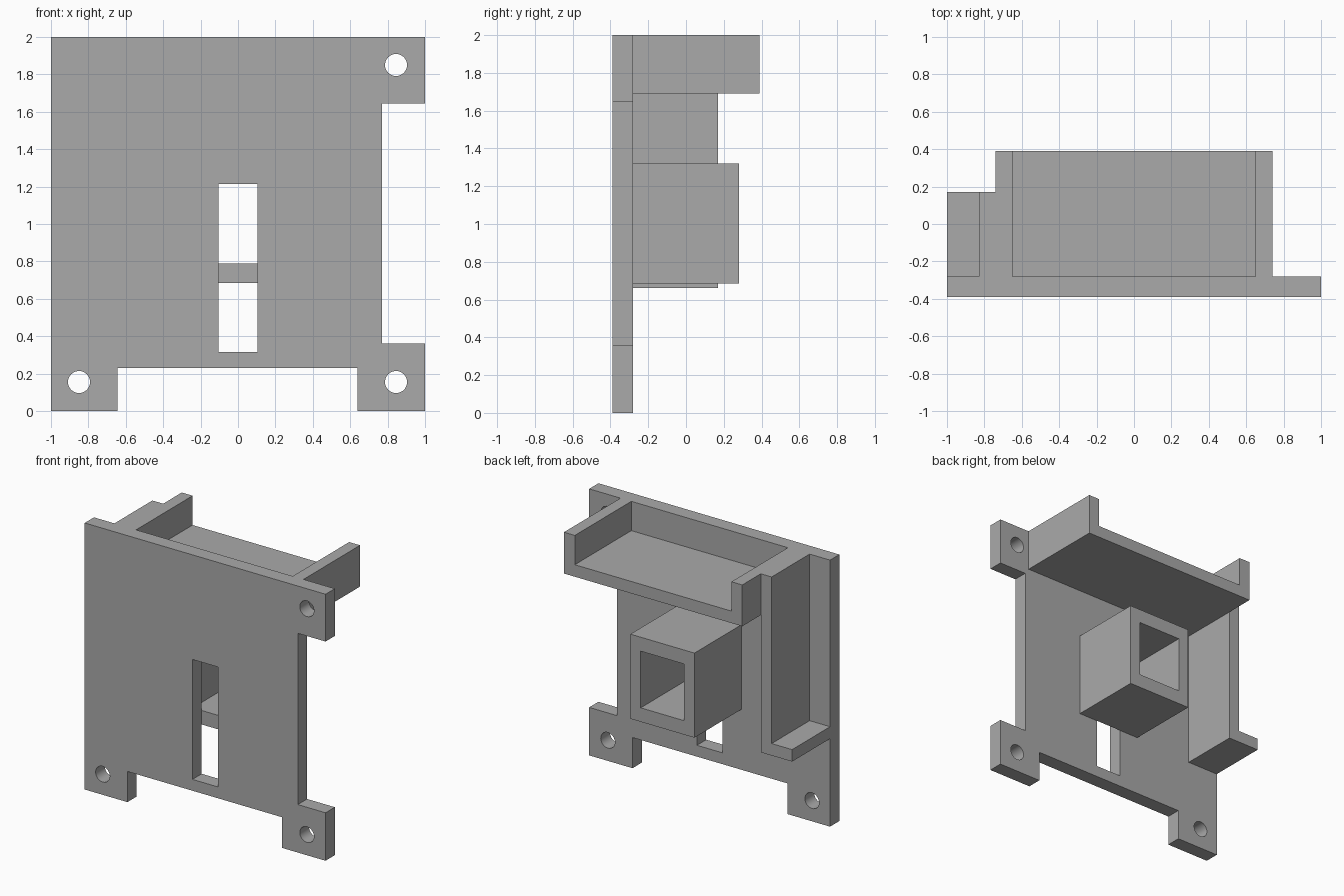
import bpy, bmesh, math

cube = bpy.data.objects.get("Cube")
if cube:
    bpy.data.objects.remove(cube, do_unlink=True)

grey = bpy.data.materials.new("plain_grey")
grey.use_nodes = True
COLOUR = (0.4, 0.4, 0.4, 1)
grey.diffuse_color = COLOUR
grey.node_tree.nodes["Principled BSDF"].inputs["Base Color"].default_value = COLOUR


def rect(x0, x1, z0, z1):
    return [(x0, z0), (x1, z0), (x1, z1), (x0, z1)]


def circle(cx, cz, r, n=32):
    return [(cx + r * math.cos(math.tau * i / n), cz + r * math.sin(math.tau * i / n))
            for i in range(n)]


def extrude_profile(name, loops, y0, y1):
    """Fill x-z loops (inner loops become holes) and extrude from y0 to y1."""
    curve = bpy.data.curves.new(name, 'CURVE')
    curve.dimensions = '2D'
    curve.fill_mode = 'BOTH'
    curve.extrude = (y1 - y0) / 2
    for loop in loops:
        spline = curve.splines.new('POLY')
        spline.points.add(len(loop) - 1)
        for point, (x, z) in zip(spline.points, loop):
            point.co = (x, z, 0, 1)
        spline.use_cyclic_u = True
    obj = bpy.data.objects.new(name, curve)
    obj.location.y = (y0 + y1) / 2
    obj.rotation_euler.x = math.pi / 2
    bpy.context.collection.objects.link(obj)
    bpy.ops.object.select_all(action='DESELECT')
    obj.select_set(True)
    bpy.context.view_layer.objects.active = obj
    bpy.ops.object.convert(target='MESH')
    obj = bpy.context.object
    # Weld caps to sides and tidy the fill
    bm = bmesh.new()
    bm.from_mesh(obj.data)
    bmesh.ops.remove_doubles(bm, verts=bm.verts, dist=0.0005)
    bmesh.ops.recalc_face_normals(bm, faces=bm.faces)
    bm.to_mesh(obj.data)
    bm.free()
    obj.data.materials.clear()
    obj.data.materials.append(grey)
    bpy.ops.object.shade_smooth_by_angle(angle=math.radians(30))
    return obj


FRONT, BACK = -0.39, -0.28   # plate faces
WALL = 0.09

# Mounting plate with corner tabs, screw holes and a central slot
plate = [(-1, 0), (-0.645, 0), (-0.645, 0.23), (0.64, 0.23), (0.64, 0), (1, 0),
         (1, 0.36), (0.77, 0.36), (0.77, 1.645), (1, 1.645), (1, 2), (-1, 2)]
holes = [circle(x, z, 0.059) for x, z in ((-0.85, 0.155), (0.845, 0.155), (0.845, 1.85))]
extrude_profile("mounting_plate", [plate, rect(-0.105, 0.105, 0.315, 1.215)] + holes,
                FRONT, BACK)

# Open-backed tray along the top edge
half, low = 0.74, 1.69
inner = half - WALL
tray = [(-half, low), (half, low), (half, 2), (inner, 2), (inner, low + WALL),
        (-inner, low + WALL), (-inner, 2), (-half, 2)]
extrude_profile("top_tray", [tray], BACK, 0.39)

# L-shaped bracket down the right side
base = 0.66
bracket = [(-1, base), (-half, base), (-half, 2), (-half - WALL, 2),
           (-half - WALL, base + WALL), (-1, base + WALL)]
extrude_profile("side_bracket", [bracket], BACK, 0.17)

# Square tube behind the slot
extrude_profile("socket_tube", [rect(-0.266, 0.266, 0.685, 1.32),
                                rect(-0.18, 0.18, 0.79, 1.215)], BACK, 0.28)
